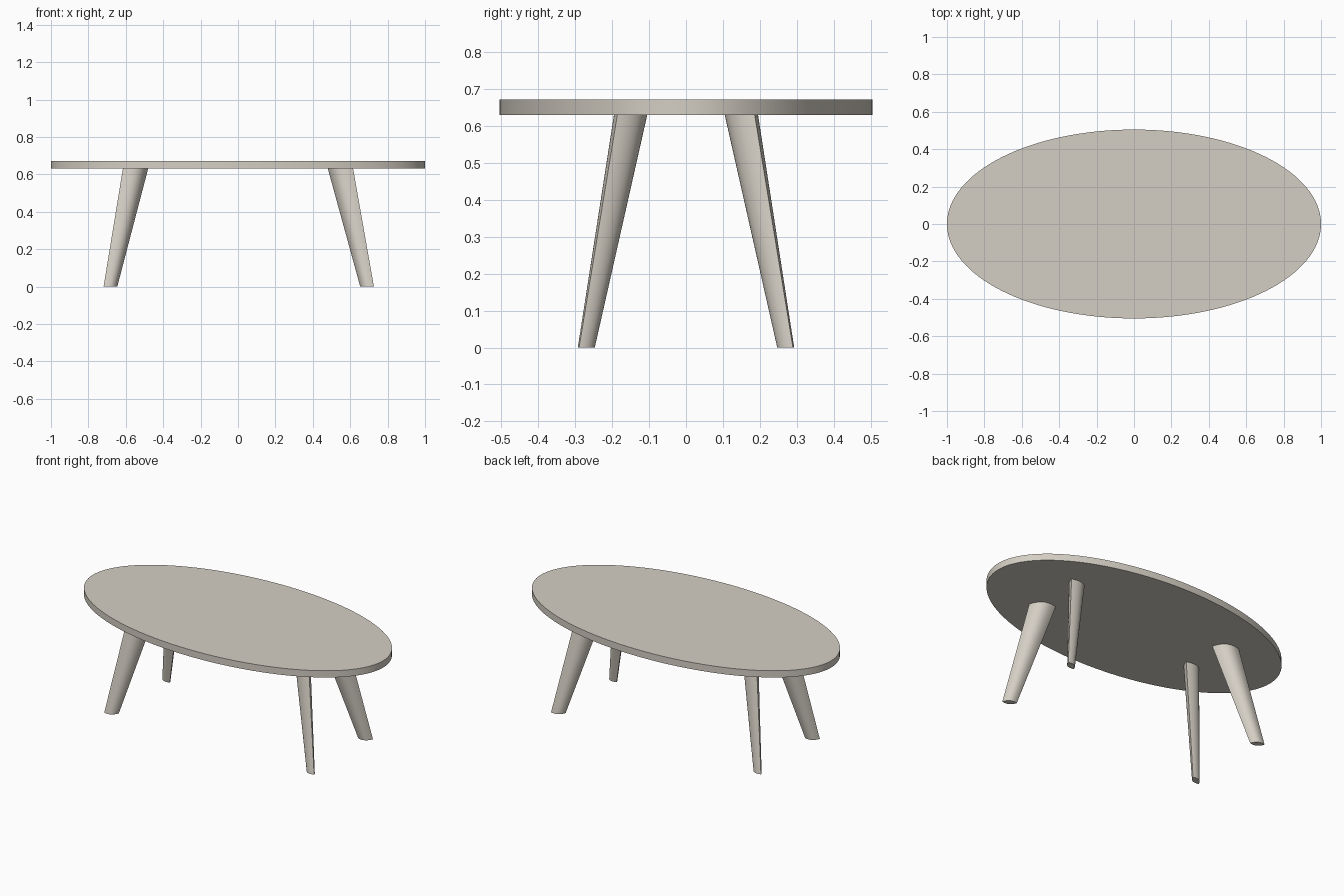
import bpy, bmesh, math

if "Cube" in bpy.data.objects:
    bpy.data.objects.remove(bpy.data.objects["Cube"])

TOP_Z, UNDER_Z = 0.672, 0.63

wood = bpy.data.materials.new("pale warm grey")
wood.diffuse_color = (0.66, 0.62, 0.55, 1)
wood.use_nodes = True
wood.node_tree.nodes["Principled BSDF"].inputs["Base Color"].default_value = wood.diffuse_color


def loft(name, rings):
    """Closed solid skinned between two rings of points, smooth with sharp edges."""
    bm = bmesh.new()
    low, high = [[bm.verts.new(p) for p in ring] for ring in rings]
    n = len(low)
    for i in range(n):
        j = (i + 1) % n
        bm.faces.new((low[i], low[j], high[j], high[i]))
    bm.faces.new(low[::-1])
    bm.faces.new(high)
    bmesh.ops.recalc_face_normals(bm, faces=bm.faces)
    mesh = bpy.data.meshes.new(name)
    bm.to_mesh(mesh)
    bm.free()
    mesh.materials.append(wood)
    ob = bpy.data.objects.new(name, mesh)
    bpy.context.collection.objects.link(ob)
    bpy.ops.object.select_all(action='DESELECT')
    ob.select_set(True)
    bpy.context.view_layer.objects.active = ob
    bpy.ops.object.shade_smooth_by_angle(angle=math.radians(30))
    return ob


def ellipse(z, rx, ry, n=128):
    return [(rx * math.cos(2 * math.pi * i / n), ry * math.sin(2 * math.pi * i / n), z)
            for i in range(n)]


def lens(cx, cy, z, half_len, half_thick, angle, n=16):
    """Pointed lens section: two arcs meeting at sharp tips."""
    pts = []
    for side in (1, -1):
        for i in range(n):
            t = side * (1 - 2 * i / n)
            u, v = half_len * t, side * half_thick * (1 - t * t)
            pts.append((cx + u * math.cos(angle) - v * math.sin(angle),
                        cy + u * math.sin(angle) + v * math.cos(angle), z))
    return pts


# Oval top
loft("table_top", [ellipse(UNDER_Z, 1.0, 0.505), ellipse(TOP_Z, 1.0, 0.505)])

# Four splayed, tapered legs with lens sections pointing outwards
for sx, side in ((-1, "left"), (1, "right")):
    for sy, end in ((-1, "front"), (1, "back")):
        angle = math.radians(28) * sx * sy
        foot_x = 0.69 if sx > 0 else 0.682
        loft(f"{end}_{side}_leg", [
            lens(sx * foot_x, sy * 0.27, 0, 0.0415, 0.02, angle),
            lens(sx * 0.548, sy * 0.15, UNDER_Z, 0.0765, 0.041, angle)])
